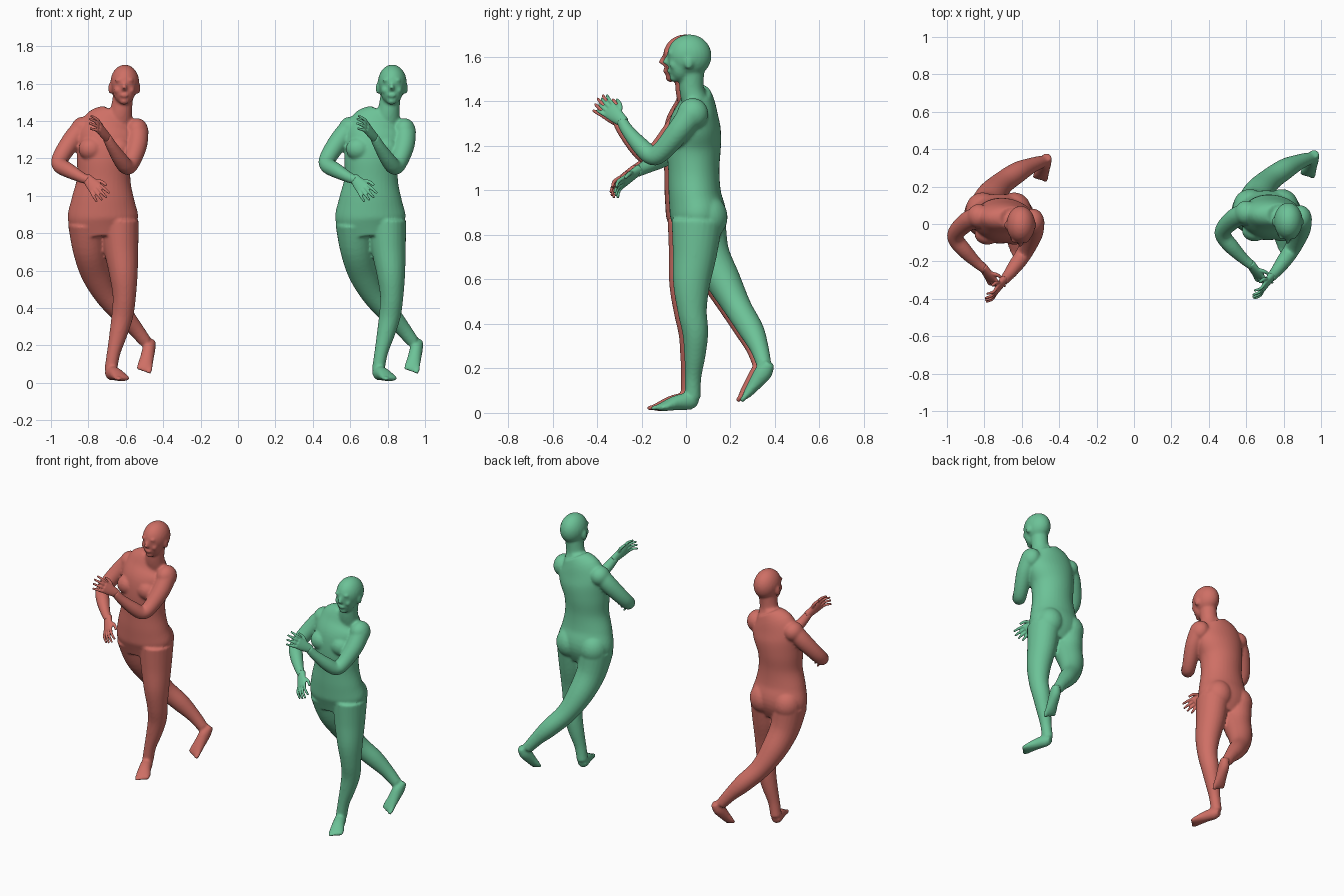
import bpy, bmesh, math
from mathutils import Vector, Matrix

cube = bpy.data.objects.get("Cube")
if cube:
    bpy.data.objects.remove(cube, do_unlink=True)


def make_material(name, rgb):
    material = bpy.data.materials.new(name)
    material.use_nodes = True
    colour = (*rgb, 1)
    material.diffuse_color = colour
    material.node_tree.nodes["Principled BSDF"].inputs["Base Color"].default_value = colour
    return material


def spline(points, steps=5):
    """Smooth a list of (x, y, z, width, depth) stations."""
    stations = [Vector(p) for p in points]
    padded = [stations[0]] + stations + [stations[-1]]
    result = []
    for a, b, c, d in zip(padded, padded[1:], padded[2:], padded[3:]):
        for i in range(steps):
            t = i / steps
            result.append(b + (c - a) * (t / 2)
                          + (a * 2 - b * 5 + c * 4 - d) * (t * t / 2)
                          + (b * 3 - a - c * 3 + d) * (t ** 3 / 2))
    return result + [stations[-1]]


def tube(bm, points, sides=24, across=(1, 0, 0)):
    """Loft elliptical rings along a smoothed path."""
    path = spline(points)
    centres = [Vector(p[:3]) for p in path]
    rings = []
    for i, p in enumerate(path):
        tangent = (centres[min(i + 1, len(path) - 1)] - centres[max(i - 1, 0)]).normalized()
        side = Vector(across)
        side = (side - tangent * side.dot(tangent)).normalized()
        other = tangent.cross(side)
        ring = []
        for k in range(sides):
            angle = math.tau * k / sides
            offset = side * math.cos(angle) * p[3] + other * math.sin(angle) * p[4]
            ring.append(bm.verts.new(centres[i] + offset))
        rings.append(ring)
    for low, high in zip(rings, rings[1:]):
        for k in range(sides):
            n = (k + 1) % sides
            bm.faces.new((low[k], low[n], high[n], high[k]))
    bm.faces.new(rings[0][::-1])
    bm.faces.new(rings[-1])


def ball(bm, centre, radii):
    matrix = Matrix.Translation(centre) @ Matrix.Diagonal((*radii, 1))
    bmesh.ops.create_uvsphere(bm, u_segments=24, v_segments=16, radius=1, matrix=matrix)


def finish(bm, name, material, offset, voxel, smoothing):
    """Fuse the overlapping volumes into one soft skin."""
    bmesh.ops.recalc_face_normals(bm, faces=bm.faces)
    mesh = bpy.data.meshes.new(name)
    bm.to_mesh(mesh)
    bm.free()
    mesh.materials.append(material)
    obj = bpy.data.objects.new(name, mesh)
    bpy.context.collection.objects.link(obj)
    obj.location = offset
    remesh = obj.modifiers.new("fuse", 'REMESH')
    remesh.mode = 'VOXEL'
    remesh.voxel_size = voxel
    remesh.use_smooth_shade = True
    smooth = obj.modifiers.new("soften", 'SMOOTH')
    smooth.factor = 0.5
    smooth.iterations = smoothing


def add_torso(bm):
    tube(bm, [(.715, .05, .78, .15, .09), (.708, .055, .88, .188, .125),
              (.708, .04, .98, .168, .118), (.712, .035, 1.09, .143, .115),
              (.715, .035, 1.2, .147, .122), (.735, .04, 1.3, .165, .115),
              (.755, .05, 1.38, .15, .085), (.785, .05, 1.44, .085, .06)], sides=36)
    for x in (.62, .79):
        ball(bm, (x, .095, .88), (.09, .092, .1))     # buttock
    for x in (.645, .79):
        ball(bm, (x, -.035, 1.25), (.068, .058, .062))  # chest
    # shoulders and the slope up to the neck
    ball(bm, (.6, .06, 1.36), (.062, .065, .062))
    ball(bm, (.89, .03, 1.345), (.06, .07, .07))
    tube(bm, [(.61, .06, 1.385, .035, .04), (.7, .055, 1.41, .04, .045),
              (.79, .04, 1.44, .04, .05)], across=(0, 0, 1))


def add_head(bm):
    tube(bm, [(.795, .04, 1.4, .075, .06), (.806, .025, 1.46, .058, .055),
              (.818, .025, 1.55, .054, .058)])
    x = .822
    ball(bm, (x + .003, .015, 1.605), (.077, .1, .096))   # skull
    ball(bm, (x, -.025, 1.565), (.061, .054, .078))       # face
    ball(bm, (x, -.052, 1.507), (.026, .022, .02))        # chin
    ball(bm, (x, -.074, 1.537), (.022, .012, .012))       # lips
    tube(bm, [(x, -.075, 1.61, .009, .01), (x, -.088, 1.585, .011, .012),
              (x, -.095, 1.568, .015, .013)])             # nose
    for s in (-1, 1):
        ball(bm, (x + s * .027, -.07, 1.618), (.024, .013, .01))   # brow
        ball(bm, (x + s * .036, -.055, 1.565), (.02, .02, .022))   # cheek
        ball(bm, (x + s * .075, .012, 1.575), (.011, .02, .031))   # ear


def add_foot(bm, points, toe_direction, across):
    tube(bm, points, across=across)
    tip = Vector(points[-1][:3])
    across = Vector(across).normalized()
    forward = Vector(toe_direction).normalized()
    for i in range(5):
        start = tip + across * (i - 2) * .016 - forward * .02
        end = start + forward * (.042 - i * .005)
        size = .013 if i == 0 else .009
        tube(bm, [(*start, size, size), (*end, size, size * .8)], sides=10)


def add_legs(bm):
    # standing left leg
    tube(bm, [(.8, .05, .86, .1, .115), (.805, .04, .72, .092, .1),
              (.818, .025, .58, .076, .083), (.822, .028, .46, .062, .066),
              (.812, .042, .36, .058, .058), (.79, .04, .26, .048, .048),
              (.765, .032, .16, .036, .037), (.75, .03, .07, .034, .036)])
    add_foot(bm, [(.74, .048, .045, .022, .022), (.752, .02, .052, .034, .038),
                  (.777, -.04, .046, .038, .034), (.803, -.095, .03, .044, .022),
                  (.815, -.122, .023, .04, .014)], (.1, -.19, -.02), (.88, .46, 0))
    # trailing right leg, crossing behind
    tube(bm, [(.62, .065, .86, .1, .115), (.635, .1, .72, .09, .095),
              (.668, .17, .59, .08, .078), (.725, .235, .47, .063, .062),
              (.81, .295, .37, .056, .056), (.88, .33, .29, .042, .042),
              (.935, .35, .22, .034, .034)])
    add_foot(bm, [(.968, .378, .225, .024, .022), (.955, .35, .185, .034, .04),
                  (.942, .308, .128, .037, .03), (.932, .278, .088, .042, .02),
                  (.927, .264, .072, .038, .013)], (-.02, -.07, -.09), (-1, .1, .1))


def add_arms(bm):
    # right arm, folded low across the waist
    tube(bm, [(.605, .06, 1.37, .055, .055), (.545, .035, 1.3, .053, .053),
              (.485, -.02, 1.21, .046, .046), (.478, -.065, 1.165, .043, .043),
              (.525, -.125, 1.135, .04, .04), (.59, -.19, 1.1, .029, .029),
              (.635, -.225, 1.082, .025, .025)])
    # left arm, raised in front of the chest
    tube(bm, [(.895, .03, 1.35, .057, .06), (.89, -.03, 1.27, .054, .054),
              (.86, -.105, 1.18, .046, .046), (.835, -.15, 1.155, .043, .043),
              (.8, -.2, 1.195, .04, .04), (.755, -.26, 1.265, .03, .03),
              (.728, -.29, 1.315, .025, .025)])


def add_hand(bm, wrist, tips, across, curl):
    """Palm, four gently curled fingers and a thumb on the across side."""
    wrist, across = Vector(wrist), Vector(across).normalized()
    reach = Vector(tips) - wrist
    forward = reach.normalized()
    inward = forward.cross(across) * curl
    palm_end = wrist + reach * .52
    tube(bm, [(*(wrist - forward * .02), .025, .022), (*(wrist + reach * .25), .035, .017),
              (*palm_end, .039, .012)], across=across)

    def digit(start, middle, end, size):
        tube(bm, [(*start, size, size), (*middle, size, size),
                  (*end, size * .75, size * .75)], sides=12, across=across)

    for i in range(4):
        spread = across * (i - 1.5)
        length = reach.length * (.42, .5, .54, .48)[i]
        start = palm_end + spread * .019 - forward * .015
        middle = start + forward * length * .55 + spread * .004
        end = start + forward * length + spread * .008 + inward * .022
        digit(start, middle, end, .0085)
    start = wrist + reach * .18 + across * .02
    middle = start + forward * .03 + across * .027 + inward * .012
    digit(start, middle, middle + forward * .036 + across * .008 + inward * .008, .01)


def build_figure(label, material, offset):
    bm = bmesh.new()
    for add_part in (add_torso, add_head, add_legs, add_arms):
        add_part(bm)
    finish(bm, label + "_body", material, offset, .008, 4)
    hands = {"right_hand": ((.63, -.222, 1.085), (.71, -.34, .99), (.6, 0, .5), -1),
             "left_hand": ((.727, -.29, 1.315), (.65, -.4, 1.41), (.1, .55, .7), 1)}
    for name, pose in hands.items():
        bm = bmesh.new()
        add_hand(bm, *pose)
        finish(bm, label + "_" + name, material, offset, .0045, 2)


build_figure("green_figure", make_material("soft green", (.15, .54, .31)), (0, 0, 0))
build_figure("red_figure", make_material("soft red", (.62, .16, .13)), (-1.43, -.018, 0))
